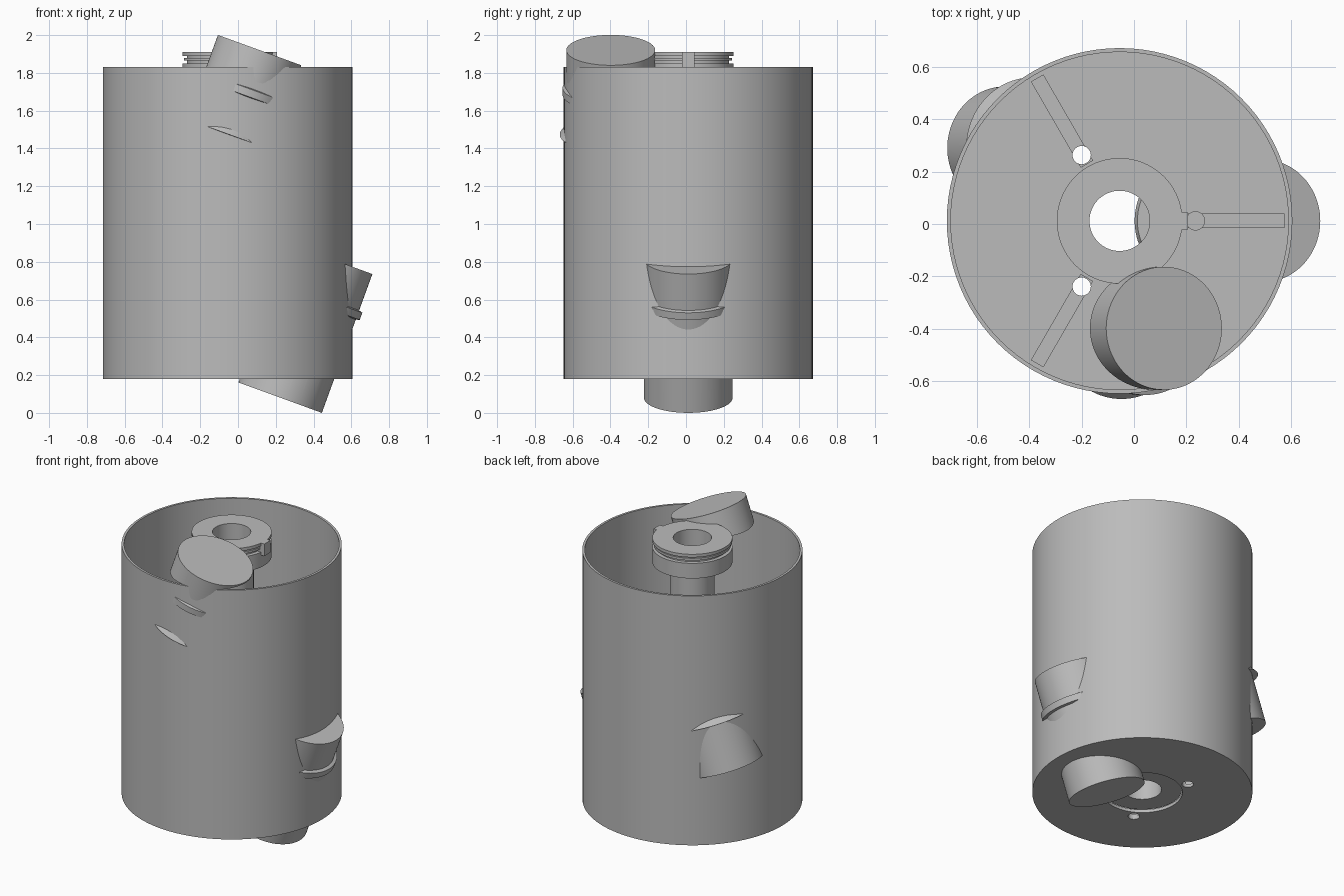
import bpy, bmesh
from math import pi, radians, sin, cos
from mathutils import Matrix, Vector

if "Cube" in bpy.data.objects:
    bpy.data.objects.remove(bpy.data.objects["Cube"], do_unlink=True)

CENTER = Vector((-0.055, 0.012, 0))
TILT = radians(20)

grey = bpy.data.materials.new("plain_grey")
grey.use_nodes = True
GREY = (0.5, 0.5, 0.5, 1)
grey.diffuse_color = GREY
grey.node_tree.nodes["Principled BSDF"].inputs["Base Color"].default_value = GREY


def add_object(name, bm, matrix):
    bmesh.ops.recalc_face_normals(bm, faces=bm.faces[:])
    mesh = bpy.data.meshes.new(name)
    bm.to_mesh(mesh)
    bm.free()
    mesh.transform(matrix)
    mesh.materials.append(grey)
    obj = bpy.data.objects.new(name, mesh)
    bpy.context.collection.objects.link(obj)
    return obj


def lathe(name, profile, matrix=Matrix.Translation(CENTER), steps=96):
    """Spin a closed (radius, height) outline around the z axis."""
    bm = bmesh.new()
    verts = [bm.verts.new((r, 0, z)) for r, z in profile]
    edges = [bm.edges.new((verts[i - 1], v)) for i, v in enumerate(verts)]
    bmesh.ops.spin(bm, geom=verts + edges, cent=(0, 0, 0), axis=(0, 0, 1),
                   angle=2 * pi, steps=steps, use_merge=True)
    bmesh.ops.remove_doubles(bm, verts=bm.verts[:], dist=1e-5)
    return add_object(name, bm, matrix)


def rod(name, radius, z0, z1, matrix=Matrix.Translation(CENTER), steps=96):
    return lathe(name, [(0, z0), (radius, z0), (radius, z1), (0, z1)], matrix, steps)


def box(name, x0, x1, width, z0, z1, angle=0):
    bm = bmesh.new()
    bmesh.ops.create_cube(bm, size=1)
    bmesh.ops.scale(bm, vec=(x1 - x0, width, z1 - z0), verts=bm.verts)
    bmesh.ops.translate(bm, vec=((x0 + x1) / 2, 0, (z0 + z1) / 2), verts=bm.verts)
    return add_object(name, bm, Matrix.Translation(CENTER) @ Matrix.Rotation(angle, 4, 'Z'))


def cut(obj, cutter):
    mod = obj.modifiers.new("cut", 'BOOLEAN')
    mod.operation = 'DIFFERENCE'
    mod.solver = 'EXACT'
    mod.object = cutter
    graph = bpy.context.evaluated_depsgraph_get()
    mesh = bpy.data.meshes.new_from_object(obj.evaluated_get(graph))
    obj.modifiers.clear()
    obj.data = mesh


# Open can with a thin floor and a round opening for the hub
can = lathe("can", [(0.24, 0.18), (0.66, 0.18), (0.66, 1.83),
                    (0.645, 1.83), (0.645, 0.2), (0.24, 0.2)])
parts = [can]

# Floor ribs, each with a drilled hole at its inner end
for i in range(3):
    angle = i * 2 * pi / 3
    rib = box(f"floor_rib_{i + 1}", 0.25, 0.63, 0.055, 0.195, 0.215, angle)
    spot = CENTER + Vector((0.29 * cos(angle), 0.29 * sin(angle), 0))
    drill = rod("drill", 0.035, 0.1, 0.3, Matrix.Translation(spot), 24)
    cut(can, drill)
    cut(rib, drill)
    bpy.data.objects.remove(drill, do_unlink=True)
    parts.append(rib)

# Hollow central hub: lower flange, post and grooved head
parts.append(lathe("hub", [
    (0.115, 0.2), (0.237, 0.2), (0.237, 0.24), (0.133, 0.24),
    (0.133, 1.75), (0.24, 1.75), (0.24, 1.85), (0.215, 1.85), (0.215, 1.865),
    (0.232, 1.865), (0.232, 1.88), (0.215, 1.88), (0.215, 1.89),
    (0.24, 1.89), (0.24, 1.91), (0.115, 1.91)]))
parts.append(box("hub_key", 0.2, 0.262, 0.065, 1.83, 1.91))

# Tilted plugs on a rising spiral, hollowed where they cross the can's inside
HALF = 0.391
outline = [(0, HALF), (0.235, HALF), (0.235, 0.186), (0.255, 0.18), (0.255, 0.14),
           (0.235, 0.134), (0.235, -0.035), (0.27, -0.084), (0.235, -0.086),
           (0.235, -HALF), (0, -HALF)]
inside = rod("inside", 0.652, 0.19, 1.83)
for i in range(3):
    turn = i * radians(137.5)
    mid = CENTER + Vector((0.412 * cos(turn), 0.412 * sin(turn), 0.448 + i * 0.5525))
    plug = lathe(f"plug_{i + 1}", outline,
                 Matrix.Translation(mid) @ Matrix.Rotation(TILT, 4, 'Y'))
    cut(plug, inside)
    parts.append(plug)
bpy.data.objects.remove(inside, do_unlink=True)

# Smooth round walls, crisp edges
bpy.ops.object.select_all(action='DESELECT')
for obj in parts:
    obj.select_set(True)
bpy.context.view_layer.objects.active = can
bpy.ops.object.shade_smooth_by_angle(angle=radians(25))
